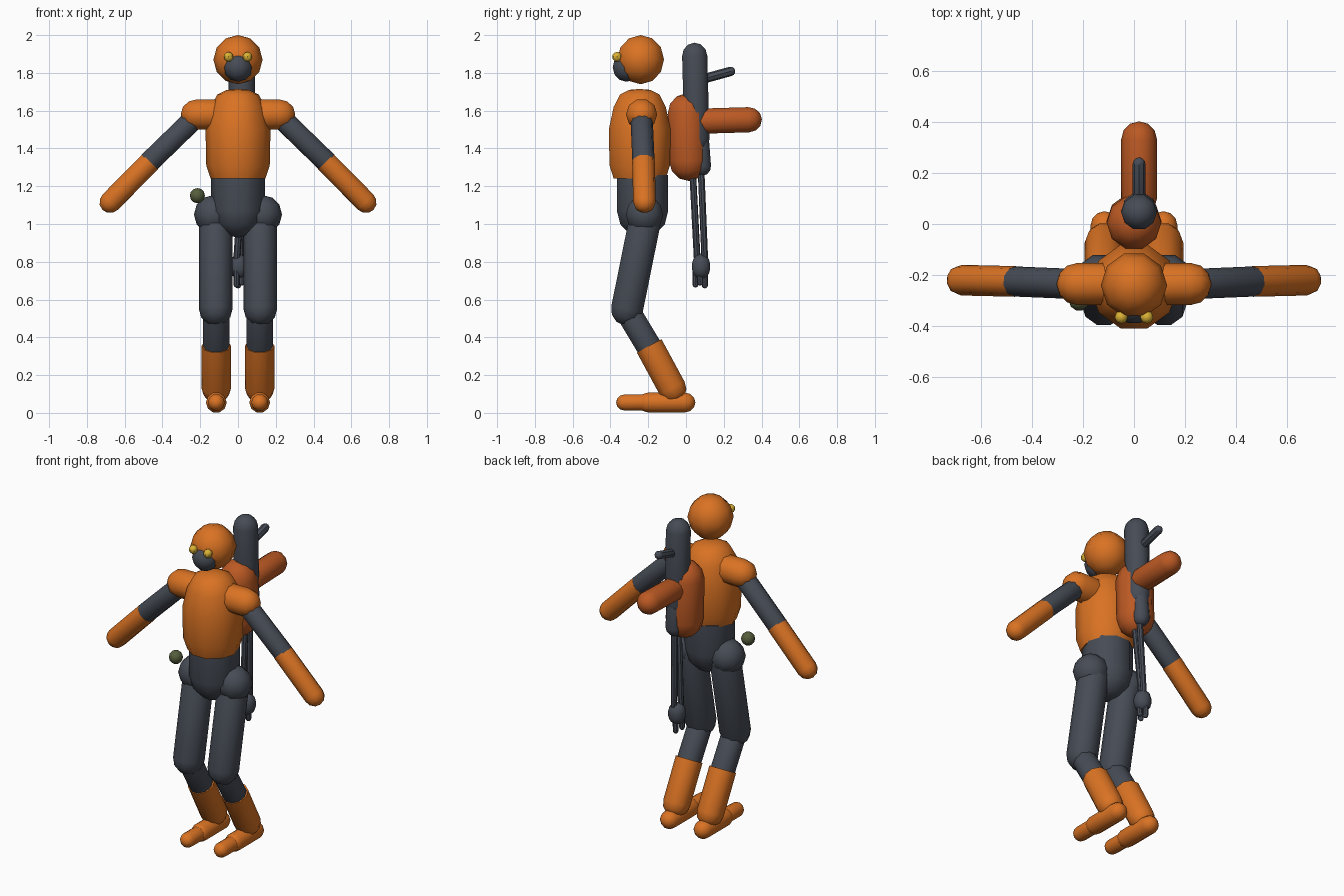
import bpy, bmesh, math
from mathutils import Vector

cube = bpy.data.objects.get("Cube")
if cube:
    bpy.data.objects.remove(cube, do_unlink=True)


def material(name, colour):
    m = bpy.data.materials.new(name)
    m.use_nodes = True
    m.diffuse_color = (*colour, 1)
    m.node_tree.nodes["Principled BSDF"].inputs["Base Color"].default_value = (*colour, 1)
    return m


orange = material("orange", (0.70, 0.17, 0.017))
rust = material("rust orange", (0.50, 0.10, 0.017))
slate = material("slate grey", (0.062, 0.072, 0.092))
yellow = material("yellow", (0.70, 0.44, 0.035))
olive = material("olive green", (0.09, 0.11, 0.045))


def lathe(name, mat, profile, origin, axis=(0, 0, 1), sides=10):
    """Spin (radius, height) points around an axis."""
    bm = bmesh.new()
    rings = []
    for r, h in profile:
        if r < 1e-5:
            rings.append([bm.verts.new((0, 0, h))])
        else:
            rings.append([bm.verts.new((r * math.cos(math.tau * i / sides),
                                        r * math.sin(math.tau * i / sides), h))
                          for i in range(sides)])
    for a, b in zip(rings, rings[1:]):
        for i in range(sides):
            j = (i + 1) % sides
            quad = [a[i % len(a)], a[j % len(a)], b[j % len(b)], b[i % len(b)]]
            bm.faces.new(list(dict.fromkeys(quad)))
    for ring in (rings[0], rings[-1]):
        if len(ring) > 1:
            bm.faces.new(ring)
    bmesh.ops.recalc_face_normals(bm, faces=bm.faces)
    mesh = bpy.data.meshes.new(name)
    bm.to_mesh(mesh)
    bm.free()
    mesh.materials.append(mat)
    ob = bpy.data.objects.new(name, mesh)
    bpy.context.collection.objects.link(ob)
    ob.location = origin
    ob.rotation_mode = 'QUATERNION'
    ob.rotation_quaternion = Vector(axis).to_track_quat('Z', 'Y')
    bpy.ops.object.select_all(action='DESELECT')
    bpy.context.view_layer.objects.active = ob
    ob.select_set(True)
    bpy.ops.object.shade_smooth_by_angle(angle=math.radians(40))
    return ob


def capsule(name, mat, p0, p1, r, start=True, end=True, sides=10, steps=3):
    """Rounded bar between two points; either end can be left flat."""
    axis = Vector(p1) - Vector(p0)
    arc = [(r * math.cos(k * math.pi / 2 / steps), r * math.sin(k * math.pi / 2 / steps))
           for k in range(steps + 1)]
    low = [(a, -b) for a, b in reversed(arc)] if start else [(r, 0)]
    high = [(a, b + axis.length) for a, b in arc] if end else [(r, axis.length)]
    return lathe(name, mat, low + high, p0, axis, sides)


def ball(name, mat, centre, r, sides=10, steps=5):
    profile = [(r * math.sin(math.pi * k / steps), -r * math.cos(math.pi * k / steps))
               for k in range(steps + 1)]
    return lathe(name, mat, profile, centre, (0, 0, 1), sides)


# Head and mask
ball("head", orange, (0, -0.24, 1.87), 0.13, steps=6)
ball("mask", slate, (0, -0.315, 1.83), 0.077, steps=6)

# Torso, waist and pelvis
lathe("torso", orange, [(0.145, 1.24), (0.168, 1.31), (0.172, 1.5), (0.145, 1.62),
                        (0.11, 1.685), (0.06, 1.71), (0, 1.715)], (0, -0.245, 0))
capsule("waist", slate, (0, -0.23, 1.07), (0, -0.23, 1.26), 0.143, end=False)

for side, s in (("left", 1), ("right", -1)):
    ball(side + "_eye", yellow, (s * 0.05, -0.365, 1.885), 0.026, 8, 6)
    # Arm
    capsule(side + "_shoulder", orange, (s * 0.08, -0.235, 1.58), (s * 0.22, -0.235, 1.58), 0.083)
    capsule(side + "_upper_arm", slate, (s * 0.23, -0.235, 1.56), (s * 0.47, -0.225, 1.327), 0.059)
    capsule(side + "_forearm", orange, (s * 0.465, -0.225, 1.33), (s * 0.675, -0.22, 1.117), 0.06,
            start=False)
    # Leg
    ball(side + "_hip", slate, (s * 0.13, -0.22, 1.05), 0.103, steps=6)
    capsule(side + "_thigh", slate, (s * 0.118, -0.215, 1.03), (s * 0.118, -0.312, 0.55), 0.089)
    capsule(side + "_shin", slate, (s * 0.115, -0.31, 0.54), (s * 0.115, -0.16, 0.29), 0.07)
    capsule(side + "_boot", orange, (s * 0.115, -0.195, 0.355), (s * 0.115, -0.073, 0.13), 0.078,
            start=False)
    capsule(side + "_foot", orange, (s * 0.115, -0.005, 0.055), (s * 0.115, -0.20, 0.055), 0.055)
    capsule(side + "_toe", orange, (s * 0.115, -0.18, 0.055), (s * 0.115, -0.325, 0.055), 0.045)

# Belt pouch
ball("hip_pouch", olive, (-0.215, -0.30, 1.15), 0.04, 10, 6)

# Backpack with its tank, nozzle and handle
capsule("backpack", rust, (0, 0.012, 1.335), (0, 0.005, 1.585), 0.107)
capsule("tank", slate, (0.02, 0.058, 1.45), (0.02, 0.046, 1.89), 0.07)
capsule("tank_lower", slate, (0.02, 0.085, 1.305), (0.02, 0.07, 1.5), 0.05)
capsule("nozzle", rust, (0.02, 0.10, 1.545), (0.02, 0.332, 1.552), 0.07)
capsule("tank_handle", slate, (0.02, 0.08, 1.765), (0.02, 0.236, 1.808), 0.025, sides=8)

# Hanging rods ending in a small claw
capsule("rod_front", slate, (0.025, 0.035, 1.28), (-0.008, 0.06, 0.80), 0.018, sides=8)
capsule("rod_back", slate, (0.025, 0.08, 1.28), (0.012, 0.10, 0.80), 0.018, sides=8)
capsule("claw_palm", slate, (0.005, 0.08, 0.79), (0.005, 0.08, 0.76), 0.05)
for i, (x, y, z) in enumerate([(-0.008, 0.05, 0.68), (0.02, 0.075, 0.69), (0, 0.10, 0.675)]):
    capsule(f"claw_finger_{i + 1}", slate, (x, y, 0.75), (x, y, z), 0.016, sides=8)
